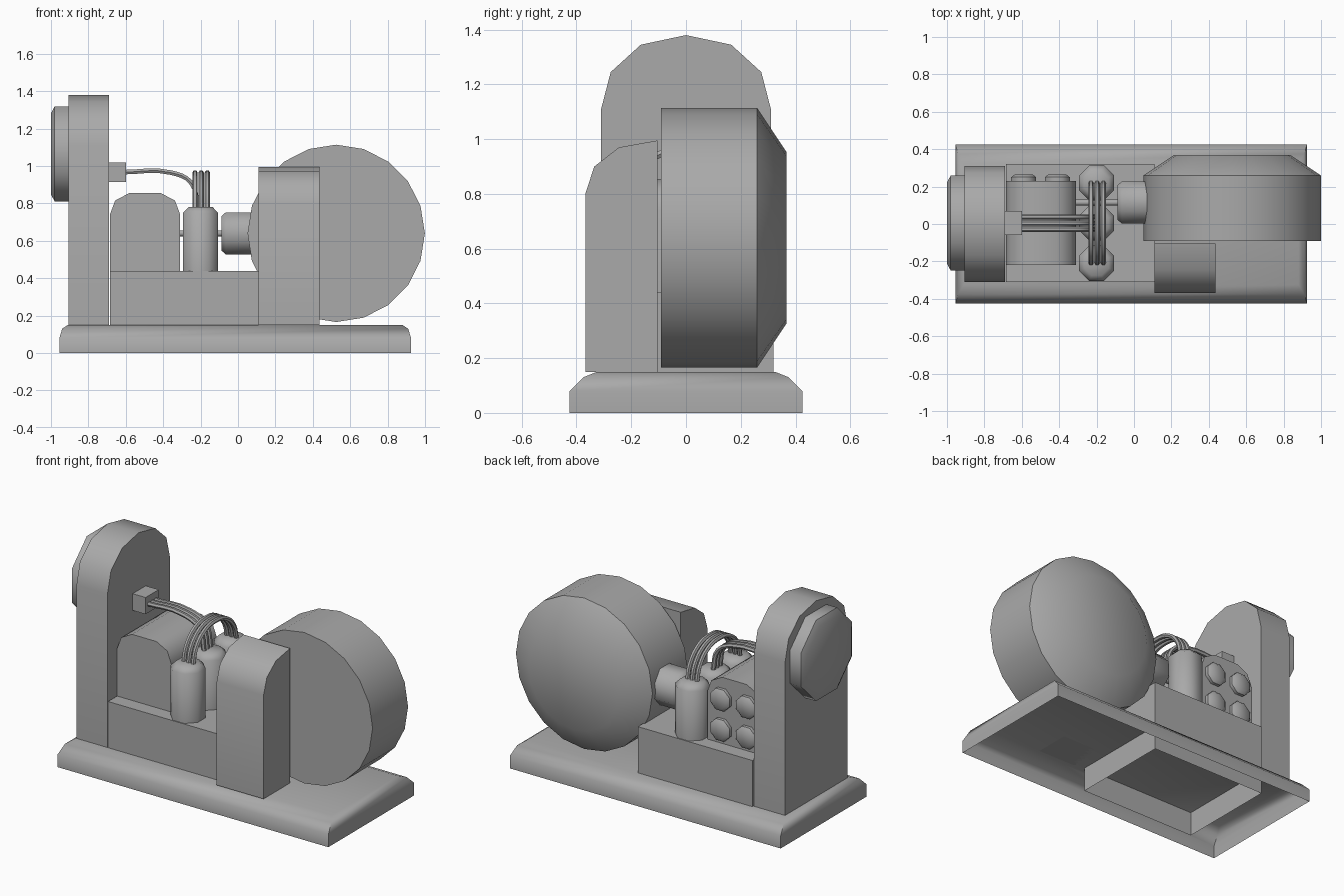
import bpy
import bmesh
from math import radians, sin, cos, pi

if "Cube" in bpy.data.objects:
    bpy.data.objects.remove(bpy.data.objects["Cube"], do_unlink=True)

GREY = (0.4, 0.4, 0.4, 1)
metal = bpy.data.materials.new("machine_grey")
metal.use_nodes = True
metal.diffuse_color = GREY
metal.node_tree.nodes["Principled BSDF"].inputs["Base Color"].default_value = GREY


def finish(obj):
    bpy.ops.object.select_all(action='DESELECT')
    obj.select_set(True)
    bpy.context.view_layer.objects.active = obj
    if obj.type == 'CURVE':
        bpy.ops.object.convert(target='MESH')
    bpy.ops.object.shade_smooth_by_angle(angle=radians(48))


def loft(name, rings, open_start=False):
    """Skin a list of equal-length point rings and cap the ends."""
    bm = bmesh.new()
    loops = [[bm.verts.new(p) for p in ring] for ring in rings]
    n = len(loops[0])
    for a, b in zip(loops, loops[1:]):
        for i in range(n):
            j = (i + 1) % n
            bm.faces.new((a[i], a[j], b[j], b[i]))
    if not open_start:
        bm.faces.new(loops[0][::-1])
    bm.faces.new(loops[-1])
    bmesh.ops.recalc_face_normals(bm, faces=bm.faces)
    mesh = bpy.data.meshes.new(name)
    bm.to_mesh(mesh)
    bm.free()
    mesh.materials.append(metal)
    obj = bpy.data.objects.new(name, mesh)
    bpy.context.collection.objects.link(obj)
    finish(obj)


def place(axis, u, v, w):
    """Point with cross-section u, v and position w along the axis."""
    return {'X': (w, u, v), 'Y': (u, w, v), 'Z': (u, v, w)}[axis]


def extrude(name, axis, profile, start, end):
    loft(name, [[place(axis, u, v, w) for u, v in profile] for w in (start, end)])


def rectangle(x0, x1, y0, y1, z):
    return [(x0, y0, z), (x1, y0, z), (x1, y1, z), (x0, y1, z)]


def turned(name, axis, centre, steps, sides, turn=0.5):
    """Round part from (position, radius) steps along the axis."""
    angles = [2 * pi * (i + turn) / sides for i in range(sides)]
    loft(name, [[place(axis, centre[0] + r * cos(a), centre[1] + r * sin(a), w)
                 for a in angles] for w, r in steps])


def pipe(name, points, radius=0.014):
    """Smooth tube through a short path."""
    curve = bpy.data.curves.new(name, 'CURVE')
    curve.dimensions = '3D'
    curve.bevel_depth = radius
    curve.bevel_resolution = 1
    curve.resolution_u = 4
    curve.use_fill_caps = True
    spline = curve.splines.new('BEZIER')
    spline.bezier_points.add(len(points) - 1)
    for knot, p in zip(spline.bezier_points, points):
        knot.co = p
        knot.handle_left_type = knot.handle_right_type = 'AUTO'
    curve.materials.append(metal)
    obj = bpy.data.objects.new(name, curve)
    bpy.context.collection.objects.link(obj)
    finish(obj)


# Hollow base with rounded shoulders, open underneath
loft("base", [rectangle(-0.955 + dx, 0.925 - dx, -0.425 + dy, 0.425 - dy, z)
              for dx, dy, z in ((0, 0, 0), (0, 0, 0.08), (0.015, 0.05, 0.13), (0.045, 0.1, 0.15))],
     open_start=True)

# Plinth block reaching down through the base, open underneath
loft("plinth", [rectangle(-0.685, 0.11, -0.31, 0.32, z) for z in (0, 0.44)], open_start=True)

# Tall column with arched top
half = [(0.31, 0.15), (0.31, 1.11), (0.275, 1.245), (0.165, 1.345)]
extrude("column", 'X', half + [(0, 1.38)] + [(-y, z) for y, z in reversed(half)], -0.905, -0.69)

# Round cover on the outside of the column
turned("column_cover", 'X', (0.005, 1.065), [(-0.9, 0.275), (-0.98, 0.275), (-1.0, 0.235)], 8)

# Junction box on the inside of the column
loft("junction_box", [rectangle(-0.695, -0.6, -0.06, 0.07, z) for z in (0.915, 1.02)])

# Machine body with rounded shoulders
half = [(0.188, 0.43), (0.188, 0.74), (0.16, 0.815), (0.085, 0.855)]
body = half + [(-x, z) for x, z in reversed(half)]
extrude("machine_body", 'Y', [(x - 0.497, z) for x, z in body], -0.22, 0.23)

# Bolts on the back of the body
for x in (-0.59, -0.41):
    for z in (0.53, 0.72):
        turned("body_bolt", 'Y', (x, z), [(0.22, 0.072), (0.25, 0.072), (0.265, 0.052)], 8)

# Row of upright canisters
for y in (-0.21, 0.005, 0.22):
    turned("canister", 'Z', (-0.2, y), [(0.43, 0.102), (0.75, 0.102), (0.78, 0.07)], 8)

# Drive shaft and coupling
turned("drive_shaft", 'X', (0.115, 0.64), [(-0.32, 0.017), (-0.07, 0.017)], 8)
turned("coupling", 'X', (0.115, 0.64), [(-0.088, 0.1), (-0.065, 0.122), (0.09, 0.122)], 8)

# Large drum with tapered back
turned("drum", 'Y', (0.525, 0.64), [(-0.092, 0.474), (0.26, 0.474), (0.368, 0.312)], 20, turn=0)

# Control cabinet with rounded front top edge
extrude("control_cabinet", 'X',
        [(-0.105, 0.15), (-0.368, 0.15), (-0.368, 0.8), (-0.335, 0.9), (-0.245, 0.97), (-0.105, 0.995)],
        0.11, 0.435)

# Triple pipes: junction box to middle canister, and an arch across the outer ones
for k in (-0.033, 0, 0.033):
    pipe("feed_pipe", [(-0.62, k + 0.005, 0.967), (-0.36, k + 0.005, 0.965),
                       (-0.25, k + 0.005, 0.91), (-0.215, k + 0.005, 0.77)])
    pipe("arch_pipe", [(k - 0.197, 0.005 + y, z) for y, z in
                       ((-0.215, 0.77), (-0.19, 0.86), (-0.11, 0.94), (0, 0.965),
                        (0.11, 0.94), (0.19, 0.86), (0.215, 0.77))])
